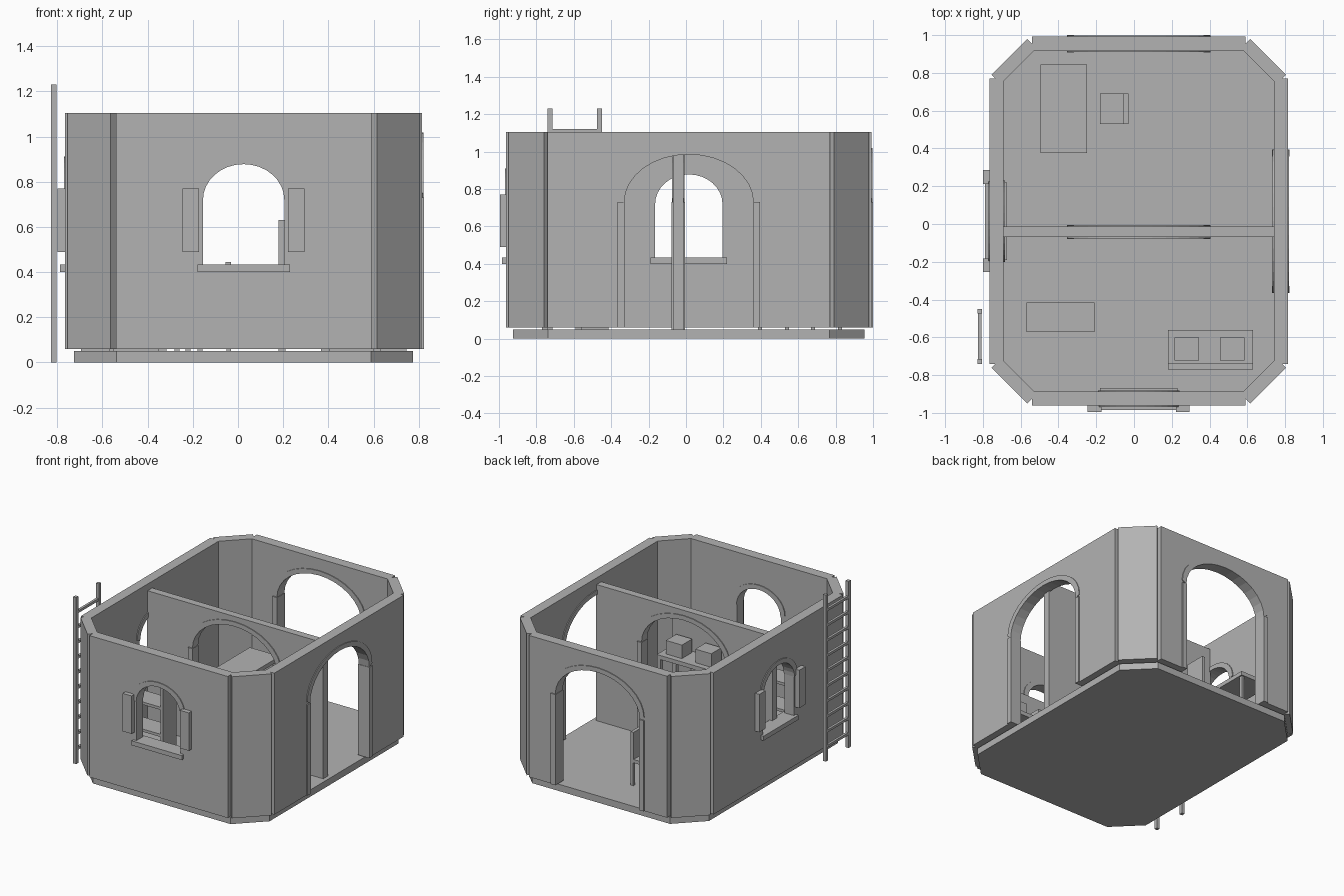
import bpy
import math
from mathutils import Matrix, Vector

cube = bpy.data.objects.get("Cube")
if cube:
    bpy.data.objects.remove(cube, do_unlink=True)

grey = bpy.data.materials.new("plain_grey")
grey.use_nodes = True
grey.diffuse_color = (0.45, 0.45, 0.45, 1)
grey.node_tree.nodes["Principled BSDF"].inputs["Base Color"].default_value = (0.45, 0.45, 0.45, 1)

CX, CY = 0.025, 0.015          # centre of the house
Z0, Z1 = 0.06, 1.105           # wall bottom and top
THICK = 0.075


def add(name, mesh, matrix=None):
    ob = bpy.data.objects.new(name, mesh)
    bpy.context.collection.objects.link(ob)
    mesh.materials.clear()
    mesh.materials.append(grey)
    if matrix:
        ob.matrix_world = matrix
    return ob


def plate(name, loops, thick, matrix):
    """Extrude a flat outline (further loops are holes) into a solid plate."""
    curve = bpy.data.curves.new(name, "CURVE")
    curve.dimensions = "2D"
    curve.fill_mode = "BOTH"
    curve.extrude = thick / 2
    for pts in loops:
        s = curve.splines.new("POLY")
        s.points.add(len(pts) - 1)
        for p, (x, y) in zip(s.points, pts):
            p.co = (x, y, 0, 1)
        s.use_cyclic_u = True
    tmp = bpy.data.objects.new(name + "_outline", curve)
    bpy.context.collection.objects.link(tmp)
    deps = bpy.context.evaluated_depsgraph_get()
    mesh = bpy.data.meshes.new_from_object(tmp.evaluated_get(deps))
    bpy.data.objects.remove(tmp, do_unlink=True)
    bpy.data.curves.remove(curve)
    for f in mesh.polygons:
        f.use_smooth = False
    return add(name, mesh, matrix)


def box(name, x0, x1, y0, y1, z0, z1, matrix=None):
    v = [(x, y, z) for z in (z0, z1) for x, y in ((x0, y0), (x1, y0), (x1, y1), (x0, y1))]
    sides = [(i, (i + 1) % 4, (i + 1) % 4 + 4, i + 4) for i in range(4)]
    mesh = bpy.data.meshes.new(name)
    mesh.from_pydata(v, [], [(3, 2, 1, 0), (4, 5, 6, 7)] + sides)
    return add(name, mesh, matrix)


def arc(half, spring, top, n=16):
    return [(half * math.cos(math.pi * i / n), spring + (top - spring) * math.sin(math.pi * i / n))
            for i in range(n + 1)]


def frame(x, y, deg):
    """Upright frame: local x runs along the wall, local -y points outside."""
    return Matrix.Translation((CX + x, CY + y, 0)) @ Matrix.Rotation(math.radians(deg), 4, "Z")


UP = Matrix.Rotation(math.pi / 2, 4, "X")
DOOR = (0.345, 0.73, 0.985)
WINDOW = (0.18, 0.72, 0.878)


def arch_trim(name, shape, m, thick):
    half, spring, top = shape
    outer = arc(half + 0.035, spring + 0.02, top + 0.033)
    plate(name + "_arch_trim", [outer + arc(half, spring, top)[::-1]], thick + 0.012, m @ UP)


def door_wall(name, half, m, thick=THICK, z0=Z0, z1=Z1):
    d = DOOR[0]
    outline = [(-half, z0), (-half, z1), (half, z1), (half, z0), (d, z0)] + arc(*DOOR) + [(-d, z0)]
    plate(name, [outline], thick, m @ UP)
    arch_trim(name, DOOR, m, thick)
    t = thick / 2 + 0.009
    for s, side in ((-1, "a"), (1, "b")):
        lo, hi = sorted((s * (d - 0.003), s * (d + 0.035)))
        box(name + "_jamb_" + side, lo, hi, -t, t, z0, 0.73, m)


def window_wall(name, half, m):
    w, sill = WINDOW[0], 0.42
    outline = [(-half, Z0), (half, Z0), (half, Z1), (-half, Z1)]
    plate(name, [outline, arc(*WINDOW) + [(-w, sill), (w, sill)]], THICK, m @ UP)
    arch_trim(name, WINDOW, m, THICK)
    box(name + "_sill", -0.205, 0.205, -0.06, 0.055, 0.40, 0.433, m)
    for s, side in ((-1, "a"), (1, "b")):
        lo, hi = sorted((s * 0.197, s * 0.27))
        box(name + "_shutter_" + side, lo, hi, -0.071, -0.036, 0.49, 0.77, m)


# Floor slab with cut corners
hx, hy, c = 0.75, 0.94, 0.187
octagon = [(hx, c - hy), (hx, hy - c), (hx - c, hy), (c - hx, hy),
           (-hx, hy - c), (-hx, c - hy), (c - hx, -hy), (hx - c, -hy)]
plate("floor", [octagon], 0.05, Matrix.Translation((CX, CY, 0.025)))

# Four main walls
WX, WY = 0.79 - THICK / 2, 0.977 - THICK / 2
window_wall("front_wall", 0.565, frame(0, -WY, 0))
door_wall("left_wall", 0.755, frame(WX, 0, 90))
door_wall("back_wall", 0.565, frame(0, WY, 180))
window_wall("right_wall", 0.755, frame(-WX, 0, -90))

# Four diagonal corner walls
for sx in (-1, 1):
    for sy in (-1, 1):
        name = ("back" if sy > 0 else "front") + ("_left" if sx > 0 else "_right") + "_corner_wall"
        deg = math.degrees(math.atan2(sy, sx)) + 90
        box(name, -0.134, 0.134, 0, 0.07, Z0, Z1, frame(sx * 0.685, sy * 0.87, deg))

# Dividing wall with an arched doorway
door_wall("dividing_wall", 0.72, frame(0, -0.042 - CY, 0), 0.055, 0.05, 1.055)

# Ladder against the outside
for y in (-0.74, -0.475):
    box("ladder_rail", -0.828, -0.804, y, y + 0.025, 0, 1.23)
for i in range(10):
    z = 0.095 + 0.112 * i
    box("ladder_rung", -0.826, -0.808, -0.72, -0.47, z, z + 0.018)


def legs(name, x0, x1, y0, y1, z1, w=0.022):
    for x in (x0, x1 - w):
        for y in (y0, y1 - w):
            box(name + "_leg", x, x + w, y, y + w, 0.05, z1)


# Table and chair in the back room
box("table_top", -0.495, -0.25, 0.375, 0.845, 0.31, 0.34)
legs("table", -0.485, -0.26, 0.385, 0.835, 0.31)
box("chair_seat", -0.18, -0.03, 0.53, 0.69, 0.22, 0.245)
box("chair_back", -0.055, -0.03, 0.53, 0.69, 0.245, 0.445)
legs("chair", -0.18, -0.03, 0.53, 0.69, 0.22)

# Open shelf in the front room
for x in (-0.57, -0.232):
    box("shelf_side", x, x + 0.022, -0.573, -0.415, 0.05, 0.68)
for z in (0.09, 0.29, 0.49, 0.66):
    box("shelf_board", -0.55, -0.23, -0.573, -0.415, z, z + 0.02)

# Counter with a back board and two boxes
box("counter_top", 0.18, 0.63, -0.77, -0.56, 0.33, 0.36)
box("counter_back", 0.18, 0.63, -0.77, -0.737, 0.33, 0.63)
legs("counter", 0.18, 0.63, -0.77, -0.56, 0.33, 0.03)
for x in (0.215, 0.455):
    box("counter_box", x, x + 0.13, -0.722, -0.602, 0.36, 0.46)
